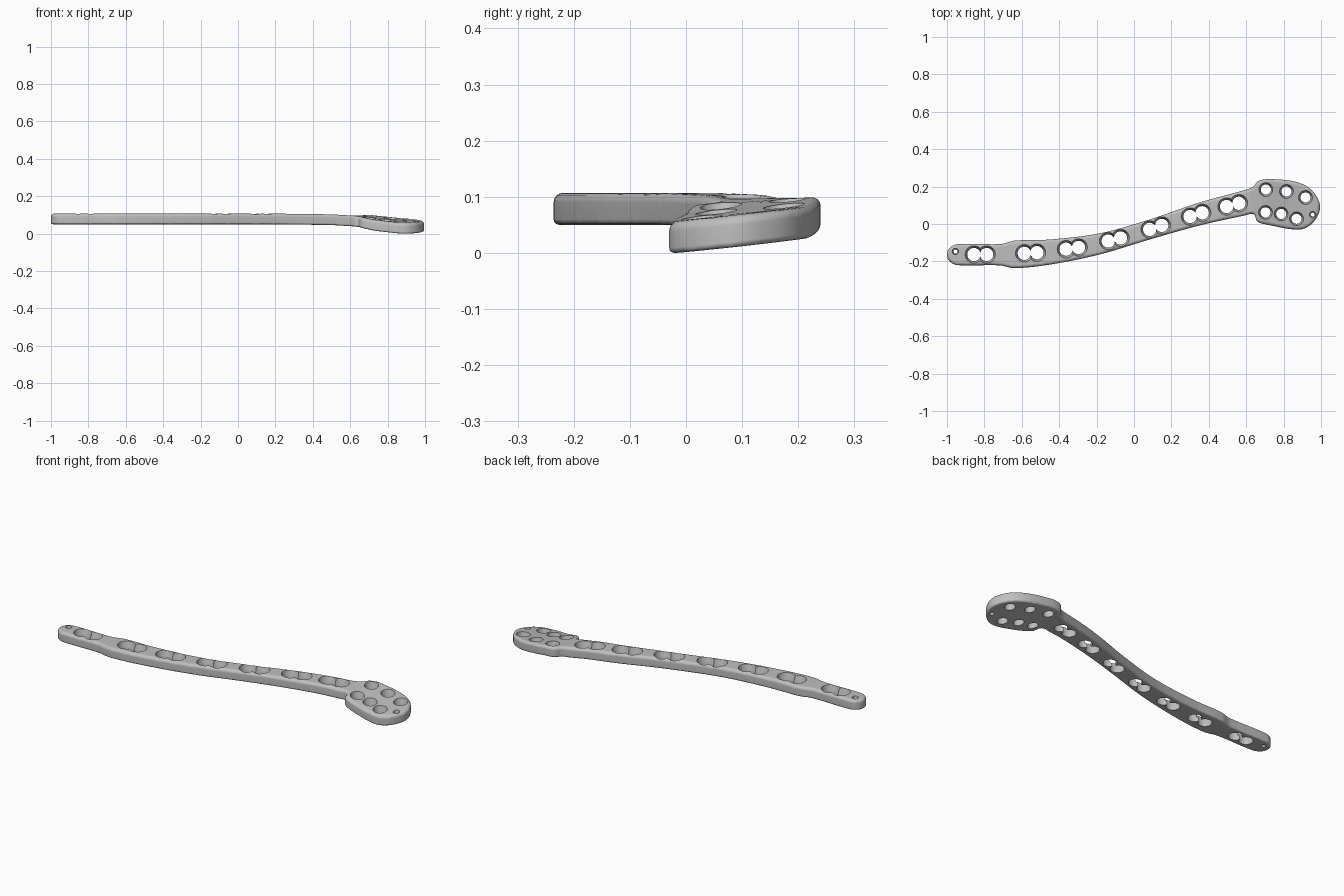
import bpy, bmesh, math
from mathutils import Vector
from mathutils.geometry import interpolate_bezier

if "Cube" in bpy.data.objects:
    bpy.data.objects.remove(bpy.data.objects["Cube"])

BOTTOM, TOP = 0.047, 0.104

metal = bpy.data.materials.new("brushed grey metal")
metal.diffuse_color = (0.52, 0.52, 0.53, 1)
metal.use_nodes = True
metal.node_tree.nodes["Principled BSDF"].inputs["Base Color"].default_value = metal.diffuse_color

# Plan outline, counter-clockwise from the tip of the narrow end
OUTLINE = [(-1, -.163), (-.985, -.2), (-.945, -.22), (-.72, -.221), (-.64, -.236),
           (-.45, -.217), (-.184, -.163), (.083, -.083), (.35, -.008), (.59, .045),
           (.64, .052), (.66, .013), (.725, -.006), (.88, -.03), (.95, .0),
           (.992, .07), (.987, .126), (.94, .19), (.86, .227), (.725, .24),
           (.665, .23), (.635, .198), (.58, .178), (.35, .115), (.083, .024),
           (-.184, -.05), (-.45, -.083), (-.64, -.089), (-.71, -.107),
           (-.945, -.108), (-.985, -.127)]


def smooth_loop(points, steps=6):
    """Closed rounded path through the points."""
    p = [Vector((x, y, 0)) for x, y in points]
    n, path = len(p), []
    tangent = [(p[(i + 1) % n] - p[i - 1]).normalized() for i in range(n)]
    for i in range(n):
        a, b = p[i], p[(i + 1) % n]
        d = (b - a).length / 3
        path += interpolate_bezier(a, a + tangent[i] * d, b - tangent[(i + 1) % n] * d, b, steps + 1)[:-1]
    return path


def make_plate():
    """Plate with rounded rims, made of stacked rings offset from the outline."""
    path = smooth_loop(OUTLINE)
    n = len(path)
    inward = []
    for i in range(n):
        t = (path[(i + 1) % n] - path[i - 1]).normalized()
        inward.append(Vector((-t.y, t.x, 0)))
    rings = []
    r = 0.010
    for a in (0, 30, 60, 90):
        a = math.radians(a)
        rings.append((r * (1 - math.sin(a)), BOTTOM + r * (1 - math.cos(a))))
    r = 0.017
    for a in (0, 22, 45, 67, 90):
        a = math.radians(a)
        rings.append((r * (1 - math.cos(a)), TOP - r * (1 - math.sin(a))))
    bm = bmesh.new()
    loops = [[bm.verts.new(c + w * off + Vector((0, 0, z))) for c, w in zip(path, inward)]
             for off, z in rings]
    for lo, hi in zip(loops, loops[1:]):
        for i in range(n):
            j = (i + 1) % n
            bm.faces.new((lo[i], lo[j], hi[j], hi[i]))
    bm.faces.new(loops[0][::-1])
    bm.faces.new(loops[-1])
    # Cross cuts so the plate can bend
    for k in range(33):
        bmesh.ops.bisect_plane(bm, geom=bm.verts[:] + bm.edges[:] + bm.faces[:], dist=1e-5,
                               plane_co=(-.9512 + k * .0583, 0, 0), plane_no=(1, 0, 0))
    me = bpy.data.meshes.new("bone_plate")
    bm.to_mesh(me)
    bm.free()
    me.materials.append(metal)
    ob = bpy.data.objects.new("bone_plate", me)
    bpy.context.collection.objects.link(ob)
    return ob


def cut_hole(plate, x, y, r, rim):
    """Cut a through hole with a dished rim on the top."""
    profile = [(r, -.1), (r, .066), (r + (rim - r) * .45, .08),
               (rim, TOP), (rim + .004, TOP + .05)]
    bm = bmesh.new()
    seg = 24
    loops = [[bm.verts.new((x + q * math.cos(2 * math.pi * i / seg),
                            y + q * math.sin(2 * math.pi * i / seg), z)) for i in range(seg)]
             for q, z in profile]
    for lo, hi in zip(loops, loops[1:]):
        for i in range(seg):
            j = (i + 1) % seg
            bm.faces.new((lo[i], lo[j], hi[j], hi[i]))
    bm.faces.new(loops[0][::-1])
    bm.faces.new(loops[-1])
    me = bpy.data.meshes.new("hole_cutter")
    bm.to_mesh(me)
    bm.free()
    me.materials.append(metal)
    cutter = bpy.data.objects.new("hole_cutter", me)
    cutter.hide_render = True
    bpy.context.collection.objects.link(cutter)
    mod = plate.modifiers.new("hole", 'BOOLEAN')
    mod.operation, mod.solver, mod.object = 'DIFFERENCE', 'EXACT', cutter
    bpy.ops.object.modifier_apply(modifier=mod.name)
    bpy.data.objects.remove(cutter)


plate = make_plate()
bpy.context.view_layer.objects.active = plate
plate.select_set(True)

# Double-lobed slots along the shaft: centre and slope in degrees
for x, y, slope in [(-.822, -.163, 0), (-.553, -.155, 3), (-.33, -.13, 8), (-.105, -.083, 14),
                    (.116, -.018, 18), (.332, .05, 17), (.528, .102, 15)]:
    c, s = math.cos(math.radians(slope)), math.sin(math.radians(slope))
    for side in (-1, 1):
        cut_hole(plate, x + side * .034 * c, y + side * .034 * s, .0355, .047)

# Round holes in the head
for x, y in [(.705, .184), (.815, .174), (.917, .142), (.703, .062), (.787, .054), (.869, .028)]:
    cut_hole(plate, x, y, .027, .037)

# Small pin holes at both ends
for x, y in [(-.955, -.147), (.955, .05)]:
    cut_hole(plate, x, y, .011, .017)

# Bend the head downwards and tilt it sideways
DROP = [(-1.1, 0), (.2, 0), (.5, -.004), (.63, -.012), (.74, -.028), (.87, -.040), (1.1, -.043)]


def bend(x, y):
    for (x0, d0), (x1, d1) in zip(DROP, DROP[1:]):
        if x <= x1:
            drop = d0 + (d1 - d0) * (x - x0) / (x1 - x0)
            break
    weight = min(1, max(0, (x - .6) / .12))
    return drop + weight * .11 * (y - .07)


bm = bmesh.new()
bm.from_mesh(plate.data)
bmesh.ops.remove_doubles(bm, verts=bm.verts, dist=1e-5)
bmesh.ops.triangulate(bm, faces=bm.faces)
for v in bm.verts:
    v.co.z += bend(v.co.x, v.co.y)
low = min(v.co.z for v in bm.verts)
for v in bm.verts:
    v.co.z -= low
bm.to_mesh(plate.data)
bm.free()

bpy.ops.object.shade_smooth_by_angle(angle=math.radians(35))
weighted = plate.modifiers.new("even shading", 'WEIGHTED_NORMAL')
weighted.keep_sharp = True
